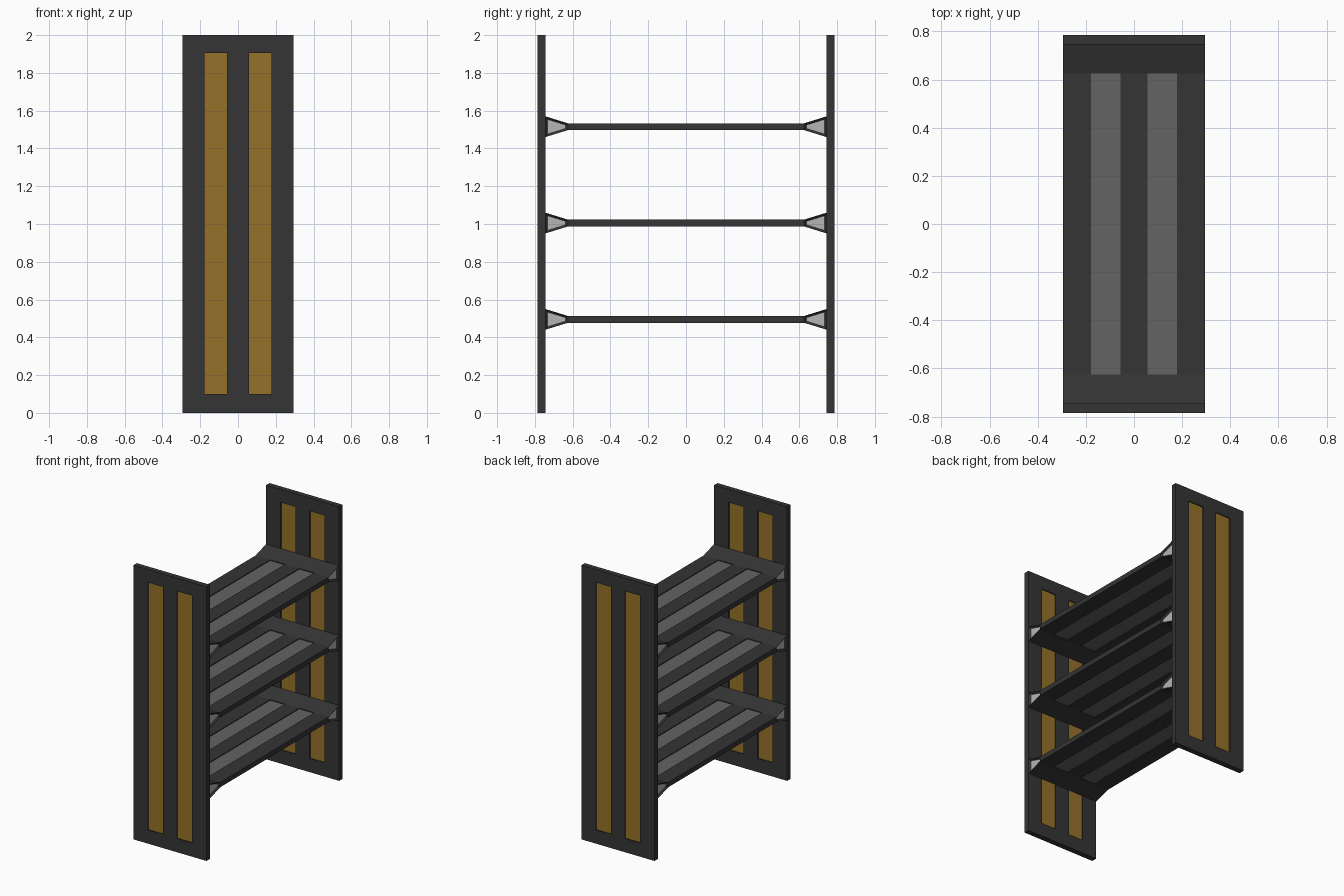
import bpy, bmesh
from mathutils import Vector

if "Cube" in bpy.data.objects:
    bpy.data.objects.remove(bpy.data.objects["Cube"])


def material(name, rgb):
    m = bpy.data.materials.new(name)
    m.diffuse_color = (*rgb, 1)
    m.use_nodes = True
    m.node_tree.nodes["Principled BSDF"].inputs["Base Color"].default_value = m.diffuse_color
    return m


DARK = material("dark_frame", (0.035, 0.035, 0.035))
GOLD = material("gold_inlay", (0.30, 0.165, 0.022))
GREY = material("grey_inlay", (0.125, 0.125, 0.125))
PALE = material("pale_bracket", (0.46, 0.46, 0.46))
HALF_X, STRIP_IN, STRIP_OUT = 0.295, 0.057, 0.178


def extrude_profile(profile):
    """Solid made from a (y, z) profile swept across x."""
    bm = bmesh.new()
    face = bm.faces.new([bm.verts.new((-HALF_X, y, z)) for y, z in profile])
    ext = bmesh.ops.extrude_face_region(bm, geom=[face])
    verts = [v for v in ext["geom"] if isinstance(v, bmesh.types.BMVert)]
    bmesh.ops.translate(bm, verts=verts, vec=(2 * HALF_X, 0, 0))
    bmesh.ops.recalc_face_normals(bm, faces=bm.faces)
    return bm


def cut(bm, axis, values):
    """Score the solid with planes across one axis."""
    for value in values:
        co, no = Vector(), Vector()
        co[axis], no[axis] = value, 1
        geom = bm.verts[:] + bm.edges[:] + bm.faces[:]
        bmesh.ops.bisect_plane(bm, geom=geom, dist=1e-5, plane_co=co, plane_no=no)


def recess(bm, faces, border, depth, slot):
    bmesh.ops.inset_individual(bm, faces=faces, thickness=border, depth=-depth,
                               use_even_offset=True)
    for f in faces:
        f.material_index = slot


def in_strip(c):
    return STRIP_IN < abs(c.x) < STRIP_OUT


def finish(bm, name, mats):
    mesh = bpy.data.meshes.new(name)
    bm.to_mesh(mesh)
    bm.free()
    for m in mats:
        mesh.materials.append(m)
    bpy.context.collection.objects.link(bpy.data.objects.new(name, mesh))


STRIPS = (-STRIP_OUT, -STRIP_IN, STRIP_IN, STRIP_OUT)

# Upright panels with recessed gold strips on both faces
for name, a, b in (("front_panel", -0.785, -0.745), ("back_panel", 0.745, 0.785)):
    bm = extrude_profile([(a, 0), (b, 0), (b, 2), (a, 2)])
    cut(bm, 0, STRIPS)
    cut(bm, 2, (0.10, 1.905))
    strips = [f for f in bm.faces if abs(f.normal.y) > 0.9
              and in_strip(f.calc_center_median())
              and 0.1 < f.calc_center_median().z < 1.9]
    recess(bm, strips, 0, 0.008, 1)
    finish(bm, name, (DARK, GOLD))

# Shelves flaring out where they meet the panels
Y0, Y1, T0, T1 = 0.625, 0.745, 0.018, 0.055
for name, z in (("lower_shelf", 0.495), ("middle_shelf", 1.005), ("upper_shelf", 1.515)):
    lower = [(-Y1, z - T1), (-Y0, z - T0), (Y0, z - T0), (Y1, z - T1)]
    upper = [(y, 2 * z - h) for y, h in reversed(lower)]
    bm = extrude_profile(lower + upper)
    cut(bm, 1, (-Y0, Y0))
    cut(bm, 0, STRIPS)
    strips = [f for f in bm.faces if abs(f.normal.z) > 0.99
              and in_strip(f.calc_center_median())]
    ends = [f for f in bm.faces if abs(f.normal.x) > 0.9
            and abs(f.calc_center_median().y) > Y0]
    recess(bm, strips, 0, 0.006, 1)
    recess(bm, ends, 0.012, 0.012, 2)
    finish(bm, name, (DARK, GREY, PALE))
